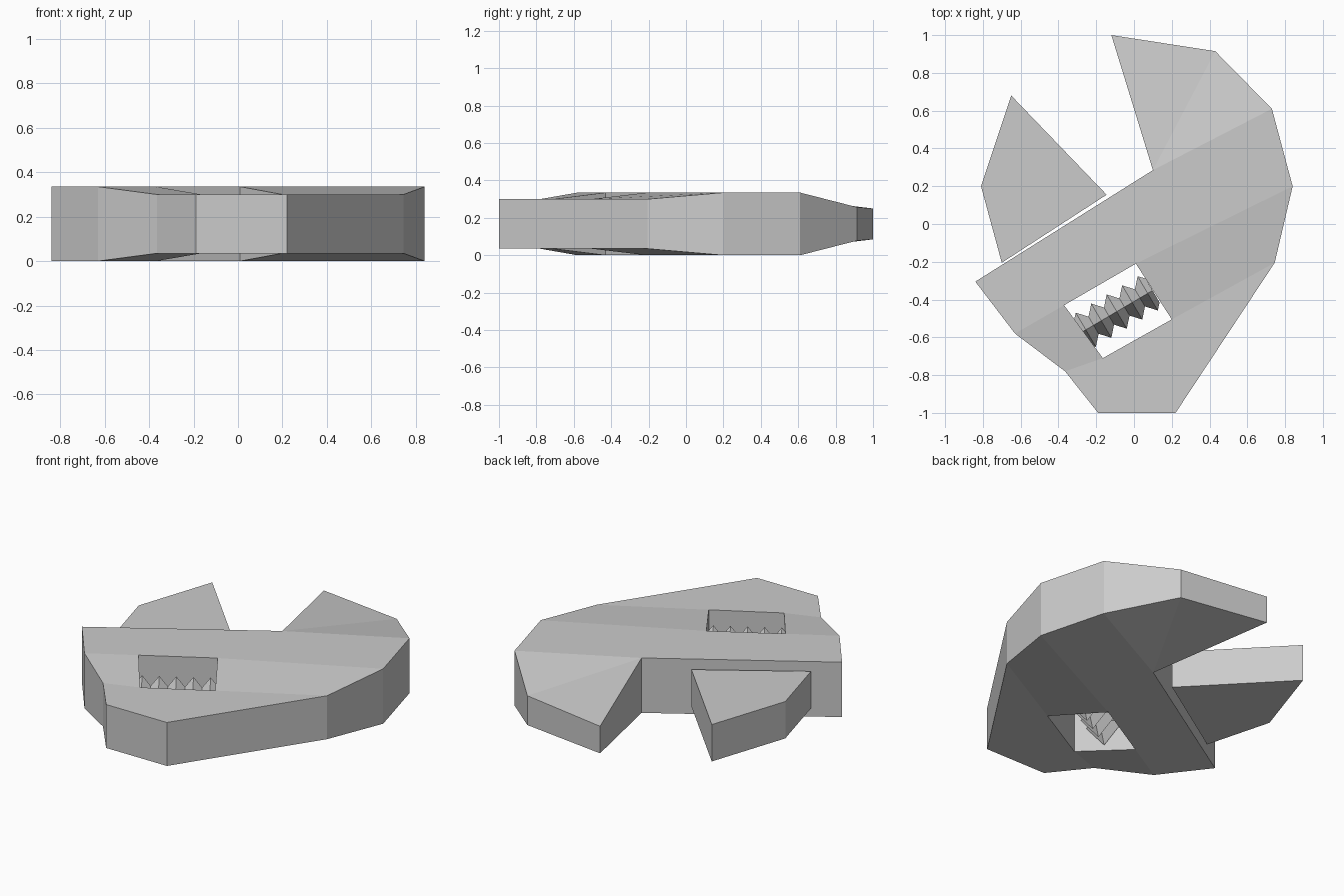
import bpy, bmesh
from math import cos, sin, radians

if "Cube" in bpy.data.objects:
    bpy.data.objects.remove(bpy.data.objects["Cube"])

THICK = 0.335   # full thickness, everything mirrors about half of this


def finish(name, bm):
    bmesh.ops.recalc_face_normals(bm, faces=bm.faces)
    mesh = bpy.data.meshes.new(name)
    bm.to_mesh(mesh)
    bm.free()
    obj = bpy.data.objects.new(name, mesh)
    bpy.context.collection.objects.link(obj)
    return obj


def plate(name, points, faces, loops):
    """Plate with mirrored top and bottom; loops are outlines walled vertically."""
    bm = bmesh.new()
    top = [bm.verts.new(p) for p in points]
    bot = [bm.verts.new((x, y, THICK - z)) for x, y, z in points]
    for f in faces:
        bm.faces.new([top[i] for i in f])
        bm.faces.new([bot[i] for i in reversed(f)])
    for loop in loops:
        for a, b in zip(loop, loop[1:] + loop[:1]):
            bm.faces.new((top[a], top[b], bot[b], bot[a]))
    return finish(name, bm)


# Wrench head: outline 0-10, adjuster window 11-14, z is the top surface
HI, LO = THICK, 0.30
head = [
    (-0.12, 1.0, 0.25), (0.43, 0.915, 0.257), (0.73, 0.61, HI), (0.84, 0.20, HI),
    (0.745, -0.205, LO), (0.22, -1.0, LO), (-0.19, -1.0, LO), (-0.365, -0.78, LO),
    (-0.63, -0.58, HI), (-0.84, -0.305, HI), (0.10, 0.285, HI),
    (0.01, -0.21, HI), (0.20, -0.505, LO), (-0.165, -0.71, LO), (-0.37, -0.43, HI),
]
plate("wrench_head", head,
      [(10, 0, 1), (10, 1, 2),              # tapered fixed jaw
       (10, 2, 3, 11, 14, 8, 9),            # raised middle
       (3, 4, 12, 11), (14, 13, 7, 8),      # slopes beside the window
       (4, 5, 6, 7, 13, 12)],               # thinner handle end
      [list(range(11)), [11, 12, 13, 14]])

# Movable jaw, thinner than the head
Z = 0.28
jaw = [(-0.65, 0.68, Z), (-0.81, 0.20, Z), (-0.70, -0.205, Z), (-0.145, 0.155, Z)]
plate("movable_jaw", jaw, [(0, 1, 2, 3)], [[0, 1, 2, 3]])

# Adjuster screw: diamond rings with five ridges
PITCH, ANGLE = 0.095, radians(30.5)
profile = [(-0.025, 0.75)]
for i in range(5):
    profile.append((i * PITCH, 1.0))
    if i < 4:
        profile.append(((i + 0.5) * PITCH, 0.5))
profile.append((4 * PITCH + 0.03, 0.7))

bm = bmesh.new()
rings = []
for t, r in profile:
    cx, cy = -0.255 + t * cos(ANGLE), -0.56 + t * sin(ANGLE)
    ring = []
    for side, up in ((1, 0), (0, 1), (-1, 0), (0, -1)):
        d = side * 0.105 * r
        ring.append(bm.verts.new((cx - d * sin(ANGLE), cy + d * cos(ANGLE),
                                  THICK / 2 + up * 0.125 * r)))
    rings.append(ring)
for a, b in zip(rings, rings[1:]):
    for i in range(4):
        j = (i + 1) % 4
        bm.faces.new((a[i], a[j], b[j], b[i]))
bm.faces.new(rings[0])
bm.faces.new(rings[-1])
finish("adjuster_screw", bm)
